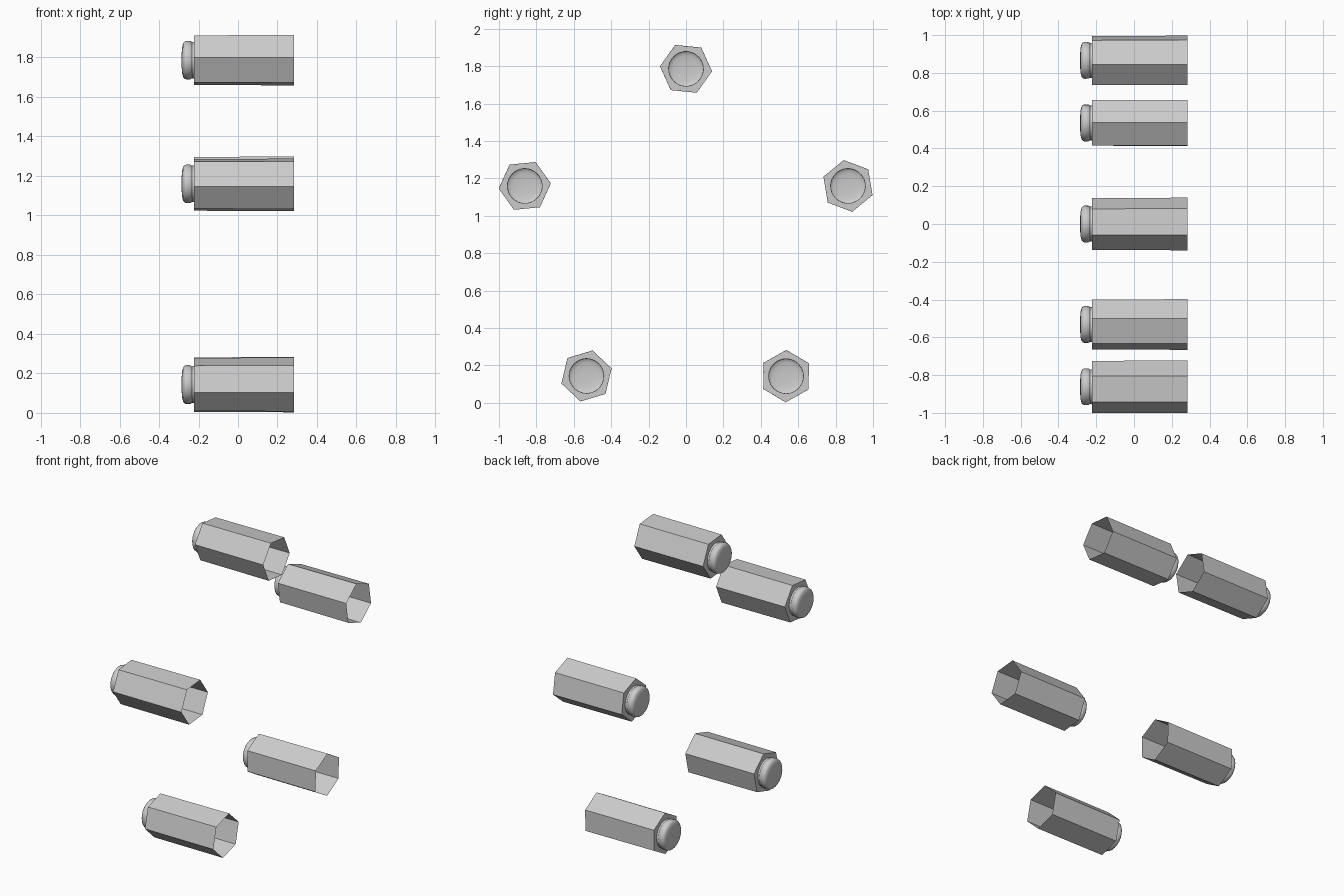
import bpy, bmesh, math

if "Cube" in bpy.data.objects:
    bpy.data.objects.remove(bpy.data.objects["Cube"])

steel = bpy.data.materials.new("steel_grey")
steel.diffuse_color = (0.6, 0.6, 0.6, 1)
steel.use_nodes = True
steel.node_tree.nodes["Principled BSDF"].inputs["Base Color"].default_value = steel.diffuse_color

SEG = 24          # sides of the round cap
STEP = SEG // 6   # cap sides per hexagon side

# Cap outline as (x, radius), from the hexagon's end face to the dome
CAP = [(-0.222, 0.093), (-0.234, 0.092), (-0.240, 0.097), (-0.262, 0.098),
       (-0.272, 0.094), (-0.278, 0.086), (-0.282, 0.070), (-0.285, 0.040)]


def ring(bm, x, radius, count, phase):
    return [bm.verts.new((x, radius * math.cos(phase + math.tau * i / count),
                          radius * math.sin(phase + math.tau * i / count)))
            for i in range(count)]


def bridge(bm, a, b):
    n = len(a)
    for i in range(n):
        j = (i + 1) % n
        bm.faces.new((a[i], a[j], b[j], b[i]))


def lug_nut(name, y, z, degrees):
    bm = bmesh.new()
    phase = math.radians(degrees)
    # Hollow hexagonal sleeve, open at the +x end
    open_end = ring(bm, 0.284, 0.140, 6, phase)
    closed_end = ring(bm, -0.222, 0.138, 6, phase)
    bridge(bm, open_end, closed_end)
    # Round cap
    rings = [ring(bm, x, r, SEG, phase) for x, r in CAP]
    for a, b in zip(rings, rings[1:]):
        bridge(bm, a, b)
    tip = bm.verts.new((-0.286, 0, 0))
    for i in range(SEG):
        bm.faces.new((rings[-1][i], rings[-1][(i + 1) % SEG], tip))
    # Flat end face between the hexagon and the cap
    for i in range(6):
        arc = [rings[0][(STEP * i + k) % SEG] for k in range(STEP, -1, -1)]
        bm.faces.new([closed_end[i], closed_end[(i + 1) % 6]] + arc)
    bmesh.ops.recalc_face_normals(bm, faces=bm.faces)
    mesh = bpy.data.meshes.new(name)
    bm.to_mesh(mesh)
    bm.free()
    mesh.materials.append(steel)
    nut = bpy.data.objects.new(name, mesh)
    nut.location = (0, y, z)
    bpy.context.collection.objects.link(nut)
    bpy.ops.object.select_all(action='DESELECT')
    nut.select_set(True)
    bpy.context.view_layer.objects.active = nut
    bpy.ops.object.shade_smooth_by_angle(angle=math.radians(40))


# Five nuts on a bolt circle, each turned to its own angle
lug_nut("lug_nut_top", 0.0, 1.786, -5.6)
lug_nut("lug_nut_front_upper", -0.862, 1.160, 5.5)
lug_nut("lug_nut_back_upper", 0.866, 1.160, -20.6)
lug_nut("lug_nut_front_lower", -0.532, 0.144, 16.7)
lug_nut("lug_nut_back_lower", 0.535, 0.143, 29.3)
